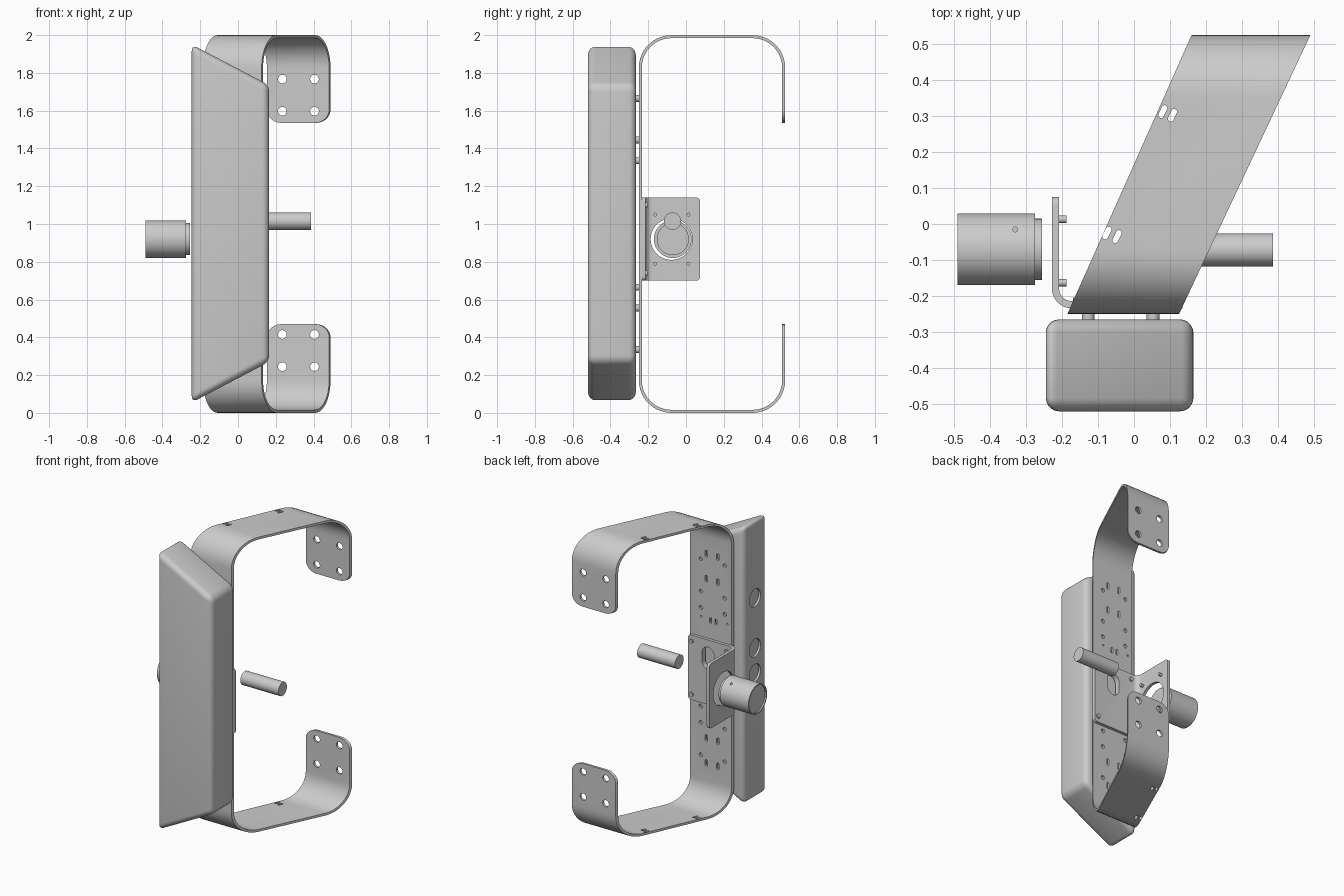
import bpy, bmesh, math
from mathutils import Vector as V

if "Cube" in bpy.data.objects:
    bpy.data.objects.remove(bpy.data.objects["Cube"])

X, Y, Z = V((1, 0, 0)), V((0, 1, 0)), V((0, 0, 1))


def prism(bm, c, axis, r, depth, slot=V((0, 0, 0)), n=24):
    """Cylinder centred on c; a slot vector stretches it into a stadium."""
    q = axis.to_track_quat('Z', 'Y')
    rings = []
    for h in (-depth / 2, depth / 2):
        ring = []
        for i in range(n):
            a = 2 * math.pi * (i + .5) / n
            p = q @ V((r * math.cos(a), r * math.sin(a), 0))
            p += slot if p.dot(slot) > 0 else -slot
            ring.append(bm.verts.new(V(c) + p + axis * h))
        rings.append(ring)
    lo, hi = rings
    bm.faces.new(lo[::-1])
    bm.faces.new(hi)
    for i in range(n):
        j = (i + 1) % n
        bm.faces.new((lo[i], lo[j], hi[j], hi[i]))


def finish(name, bm, cuts=None):
    """Turn a bmesh into an object, subtract the cuts, smooth by angle."""
    bmesh.ops.recalc_face_normals(bm, faces=bm.faces)
    me = bpy.data.meshes.new(name)
    bm.to_mesh(me)
    bm.free()
    ob = bpy.data.objects.new(name, me)
    bpy.context.collection.objects.link(ob)
    if cuts:
        cb = bmesh.new()
        for c in cuts:
            prism(cb, *c)
        cutter = finish(name + "_cutter", cb)
        mod = ob.modifiers.new("holes", 'BOOLEAN')
        mod.operation, mod.solver, mod.object = 'DIFFERENCE', 'EXACT', cutter
        dg = bpy.context.evaluated_depsgraph_get()
        new = bpy.data.meshes.new_from_object(ob.evaluated_get(dg))
        ob.modifiers.clear()
        ob.data = new
        bpy.data.objects.remove(cutter)
    bpy.ops.object.select_all(action='DESELECT')
    ob.select_set(True)
    bpy.context.view_layer.objects.active = ob
    bpy.ops.object.shade_smooth_by_angle(angle=math.radians(30))
    return ob


def cylinders(name, items, cuts=None):
    bm = bmesh.new()
    for it in items:
        prism(bm, *it)
    return finish(name, bm, cuts)


def fillet(pts, r, n=10):
    """Round the right-angle corners of a 2D path."""
    pts = [V(p) for p in pts]
    out = [pts[0]]
    for a, p, b in zip(pts, pts[1:], pts[2:]):
        d1, d2 = (a - p).normalized(), (b - p).normalized()
        c = p + (d1 + d2) * r
        for i in range(n + 1):
            t = math.pi / 2 * i / n
            out.append(c - d2 * r * math.cos(t) - d1 * r * math.sin(t))
    return out + [pts[-1]]


def bent_sheet(name, path, thick, place, corner, cuts):
    """Sheet metal following a 2D path; place(u, v, side) maps it to 3D."""
    bm = bmesh.new()
    rows = []
    for i, p in enumerate(path):
        t = (path[min(i + 1, len(path) - 1)] - path[max(i - 1, 0)]).normalized()
        nrm = V((-t.y, t.x)) * thick / 2
        a, b = p + nrm, p - nrm
        rows.append([bm.verts.new(place(q.x, q.y, s))
                     for q, s in ((a, 0), (a, 1), (b, 1), (b, 0))])
    for r0, r1 in zip(rows, rows[1:]):
        for i in range(4):
            j = (i + 1) % 4
            bm.faces.new((r0[i], r0[j], r1[j], r1[i]))
    bm.faces.new(rows[0])
    bm.faces.new(rows[-1][::-1])
    ends = [bm.edges.get((r[i], r[j])) for r in (rows[0], rows[-1])
            for i, j in ((1, 2), (3, 0))]
    bmesh.ops.bevel(bm, geom=ends, offset=corner, segments=6, profile=.5, affect='EDGES')
    return finish(name, bm, cuts)


# slanted C-shaped strap with its hole pattern
def strap_place(y, z, s):
    k = (y + .25) / .775
    return ((-.185 + .345 * k, .125 + .365 * k)[s], y, z)


window = (V((-.015, -.23, 1.015)), Y, .045, .12, Z * .03)
post_x, post_dz = (-.127, .053), (.335, .445, .665)
cuts = [window]
slant = V((.43, .9, 0)) * .011
for m in (1, -1):
    def front(x, dz, r, slot=V((0, 0, 0))):
        cuts.append((V((x, -.242, 1 + m * dz)), Y, r, .08, slot))
    for x in post_x:
        for dz in post_dz:
            front(x, dz, .013)
    for x in (.012, -.075):
        for dz in (.54, .71):
            front(x, dz, .009, Z * .014)
    for x in (-.02, -.06):
        front(x, .265, .008, Z * .012)
    for x in (.05, -.147):
        front(x, .275, .006)
    for x in (.235, .405):
        for dz in (.60, .77):
            cuts.append((V((x, .517, 1 + m * dz - (.003 if m > 0 else -.015))), Y, .023, .08))
    for x, y in ((.08, .312), (.107, .302), (-.075, -.025), (-.047, -.035)):
        cuts.append((V((x, y, 1 + m * .992)), Z, .008, .08, slant))
path = fillet([(.517, 1.535), (.517, 1.992), (-.242, 1.992),
               (-.242, .008), (.517, .008), (.517, .47)], .165)
bent_sheet("slanted_strap", path, .016, strap_place, .07, cuts)

# front pad: trapezoid block with rounded edges and side recesses
bm = bmesh.new()
vs = [bm.verts.new((x, -.52, z)) for x, z in
      ((-.245, .055), (.165, .27), (.165, 1.735), (-.245, 1.95))]
f = bm.faces.new(vs)
ext = bmesh.ops.extrude_face_region(bm, geom=[f])
bmesh.ops.translate(bm, vec=(0, .255, 0),
                    verts=[g for g in ext['geom'] if isinstance(g, bmesh.types.BMVert)])
bmesh.ops.recalc_face_normals(bm, faces=bm.faces)
bmesh.ops.bevel(bm, geom=bm.edges[:], offset=.036, segments=5, profile=.5, affect='EDGES')
finish("front_pad", bm, [(V((-.245, -.39, z)), X, .06, .03) for z in (1.42, 1.08, .91)])

# spacers between pad and strap
cylinders("pad_spacers", [(V((x, -.259, 1 + m * dz)), Y, .018, .024)
                          for x in post_x for dz in post_dz for m in (1, -1)])

# L-shaped motor bracket
bent_sheet("motor_bracket",
           fillet([(.135, -.224), (-.218, -.224), (-.218, .075)], .045, 8), .02,
           lambda x, y, s: (x, y, (.7, 1.14)[s]), .022,
           [window, (V((-.218, -.077, .92)), X, .11, .08, V((0, 0, 0)), 48)])

# bracket bolts
cylinders("flange_bolts", [(V((-.199, y, z)), X, .01, .022)
                           for y in (.013, -.163) for z in (.79, 1.05)])
cylinders("plate_bolts", [(V((x, -.21, z)), Y, .014, .012)
                          for x in (.108, -.155) for z in (.74, 1.1)])

# motor, collar and separate shaft
O = V((0, 0, 0))
cylinders("motor_body", [(V((-.3825, -.07, .92)), X, .1, .215, O, 48)],
          [(V((-.49, -.07, .92)), X, .092, .02, O, 48),
           (V((-.33, -.015, 1.01)), Z, .007, .08)])
cylinders("motor_collar", [(V((-.266, -.07, .92)), X, .085, .022, O, 48)])
cylinders("shaft", [(V((.243, -.072, 1.015)), X, .046, .285, O, 32)])
